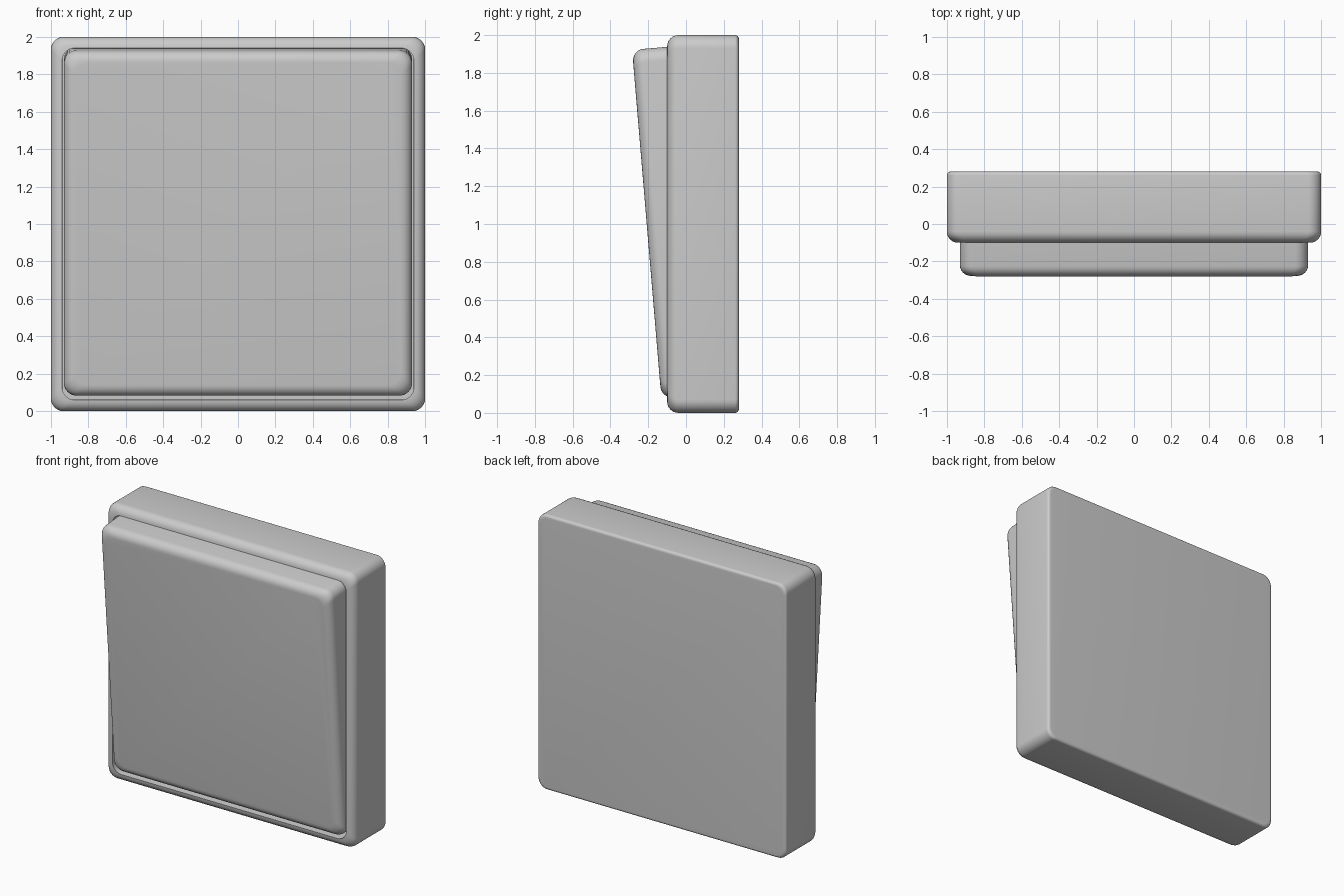
import bpy, bmesh
from math import sin, cos, pi, radians

if "Cube" in bpy.data.objects:
    bpy.data.objects.remove(bpy.data.objects["Cube"])


def ring(half, r, y, n=8):
    """Rounded square in the local xz plane at depth y."""
    pts = []
    for q, (sx, sz) in enumerate([(1, 1), (-1, 1), (-1, -1), (1, -1)]):
        for i in range(n + 1):
            a = (q + i / n) * pi / 2
            pts.append((sx * (half - r) + r * cos(a), y, sz * (half - r) + r * sin(a)))
    return pts


def arc(half, y, r, a0, a1, corner, n=6):
    """Profile steps along a fillet centred at (half, y)."""
    out = []
    for i in range(n + 1):
        a = radians(a0 + (a1 - a0) * i / n)
        out.append((half + r * cos(a), corner, y + r * sin(a)))
    return out


def loft(name, profile):
    bm = bmesh.new()
    rings = [[bm.verts.new(p) for p in ring(*step)] for step in profile]
    for a, b in zip(rings, rings[1:]):
        for i in range(len(a)):
            j = (i + 1) % len(a)
            bm.faces.new((a[i], a[j], b[j], b[i]))
    bm.faces.new(rings[0])
    bm.faces.new(rings[-1])
    bmesh.ops.recalc_face_normals(bm, faces=bm.faces[:])
    me = bpy.data.meshes.new(name)
    bm.to_mesh(me)
    bm.free()
    ob = bpy.data.objects.new(name, me)
    bpy.context.collection.objects.link(ob)
    bpy.ops.object.select_all(action='DESELECT')
    ob.select_set(True)
    bpy.context.view_layer.objects.active = ob
    bpy.ops.object.shade_smooth_by_angle(angle=radians(35))
    return ob


# Housing: rounded outer shell with a recess for the rocker
housing = loft("switch_housing",
               arc(0.98, 0.26, 0.02, 90, 0, 0.07)
               + arc(0.94, -0.04, 0.06, 0, -90, 0.07)
               + [(0.938, 0.06, -0.09), (0.938, 0.06, 0.2)])
housing.location = (0, 0, 1)

# Rocker plate: origin at the middle of its front face, tilted out at the top
rocker = loft("rocker_plate",
              [(0.93, 0.07, 0.3)] + arc(0.87, 0.06, 0.06, 0, -90, 0.07))
rocker.location = (0, -0.208, 1)
rocker.rotation_euler = (radians(4.8), 0, 0)
rocker.scale = (1, 1, 0.995)
